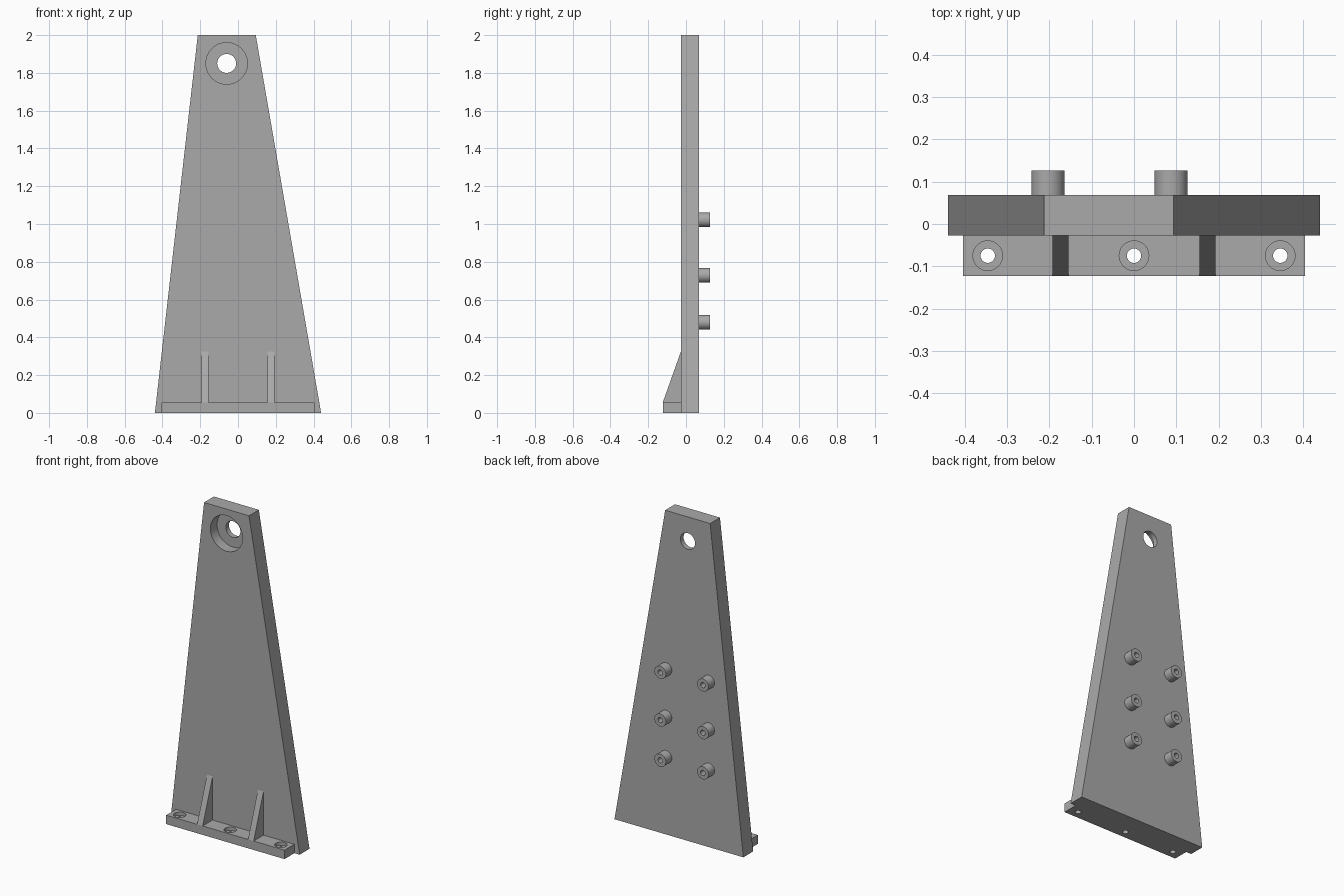
import bpy
import bmesh
import math
from mathutils import Matrix, Vector

if "Cube" in bpy.data.objects:
    bpy.data.objects.remove(bpy.data.objects["Cube"], do_unlink=True)

# Single painted metal colour
grey = bpy.data.materials.new("plain_grey")
grey.use_nodes = True
colour = (0.4, 0.4, 0.4, 1)
grey.diffuse_color = colour
grey.node_tree.nodes["Principled BSDF"].inputs["Base Color"].default_value = colour

FRONT, BACK = -0.027, 0.069   # plate faces
LIP = -0.123                  # front of the foot
FOOT_TOP = 0.055


def finish(name, bm):
    bmesh.ops.recalc_face_normals(bm, faces=bm.faces)
    mesh = bpy.data.meshes.new(name)
    bm.to_mesh(mesh)
    bm.free()
    mesh.materials.append(grey)
    obj = bpy.data.objects.new(name, mesh)
    bpy.context.collection.objects.link(obj)
    return obj


def prism(name, profile, offset):
    """Extrude a closed outline along an offset vector."""
    bm = bmesh.new()
    face = bm.faces.new([bm.verts.new(p) for p in profile])
    out = bmesh.ops.extrude_face_region(bm, geom=[face])
    verts = [g for g in out["geom"] if isinstance(g, bmesh.types.BMVert)]
    bmesh.ops.translate(bm, vec=offset, verts=verts)
    # The extrusion keeps the starting face as the second cap
    return finish(name, bm)


def cylinder(name, start, end, radius):
    """Closed cylinder between two points."""
    start, end = Vector(start), Vector(end)
    axis = end - start
    turn = axis.to_track_quat("Z", "Y").to_matrix().to_4x4()
    bm = bmesh.new()
    bmesh.ops.create_cone(bm, cap_ends=True, segments=48, radius1=radius,
                          radius2=radius, depth=axis.length,
                          matrix=Matrix.Translation((start + end) / 2) @ turn)
    return finish(name, bm)


def activate(obj):
    bpy.ops.object.select_all(action="DESELECT")
    obj.select_set(True)
    bpy.context.view_layer.objects.active = obj


def drill(obj, start, end, radius):
    """Cut a round hole and discard the cutter."""
    cutter = cylinder("hole_cutter", start, end, radius)
    cutter.hide_render = True
    mod = obj.modifiers.new("hole", "BOOLEAN")
    mod.operation = "DIFFERENCE"
    mod.solver = "EXACT"
    mod.object = cutter
    activate(obj)
    bpy.ops.object.modifier_apply(modifier=mod.name)
    bpy.data.objects.remove(cutter, do_unlink=True)


def smooth(obj):
    activate(obj)
    bpy.ops.object.shade_smooth_by_angle(angle=math.radians(30))


# Tapered upright plate with a counterbored hole near the top
outline = [(-0.44, 0), (0.44, 0), (0.094, 2), (-0.213, 2)]
plate = prism("tapered_plate", [(x, FRONT, z) for x, z in outline],
              (0, BACK - FRONT, 0))
hx, hz = -0.06, 1.85
drill(plate, (hx, FRONT - 0.1, hz), (hx, FRONT + 0.065, hz), 0.11)
drill(plate, (hx, FRONT - 0.1, hz), (hx, BACK + 0.1, hz), 0.05)
smooth(plate)

# Foot strip with three counterbored bolt holes
foot = prism("foot_strip",
             [(-0.404, LIP, 0), (0.404, LIP, 0),
              (0.404, LIP, FOOT_TOP), (-0.404, LIP, FOOT_TOP)],
             (0, FRONT - LIP, 0))
for x in (-0.346, 0, 0.346):
    drill(foot, (x, -0.075, FOOT_TOP - 0.02), (x, -0.075, 0.2), 0.035)
    drill(foot, (x, -0.075, -0.1), (x, -0.075, 0.2), 0.017)
smooth(foot)

# Triangular gussets
for side, x in (("right", -0.193), ("left", 0.155)):
    prism(side + "_gusset",
          [(x, LIP, FOOT_TOP), (x, FRONT, FOOT_TOP), (x, FRONT, 0.325)],
          (0.038, 0, 0))

# Two columns of hollow bosses on the back
for side, x in (("right", -0.204), ("left", 0.0875)):
    for level, z in (("lower", 0.48), ("middle", 0.728), ("upper", 1.022)):
        boss = cylinder(f"{side}_{level}_boss", (x, BACK, z), (x, 0.127, z), 0.039)
        drill(boss, (x, BACK + 0.008, z), (x, 0.2, z), 0.016)
        smooth(boss)
